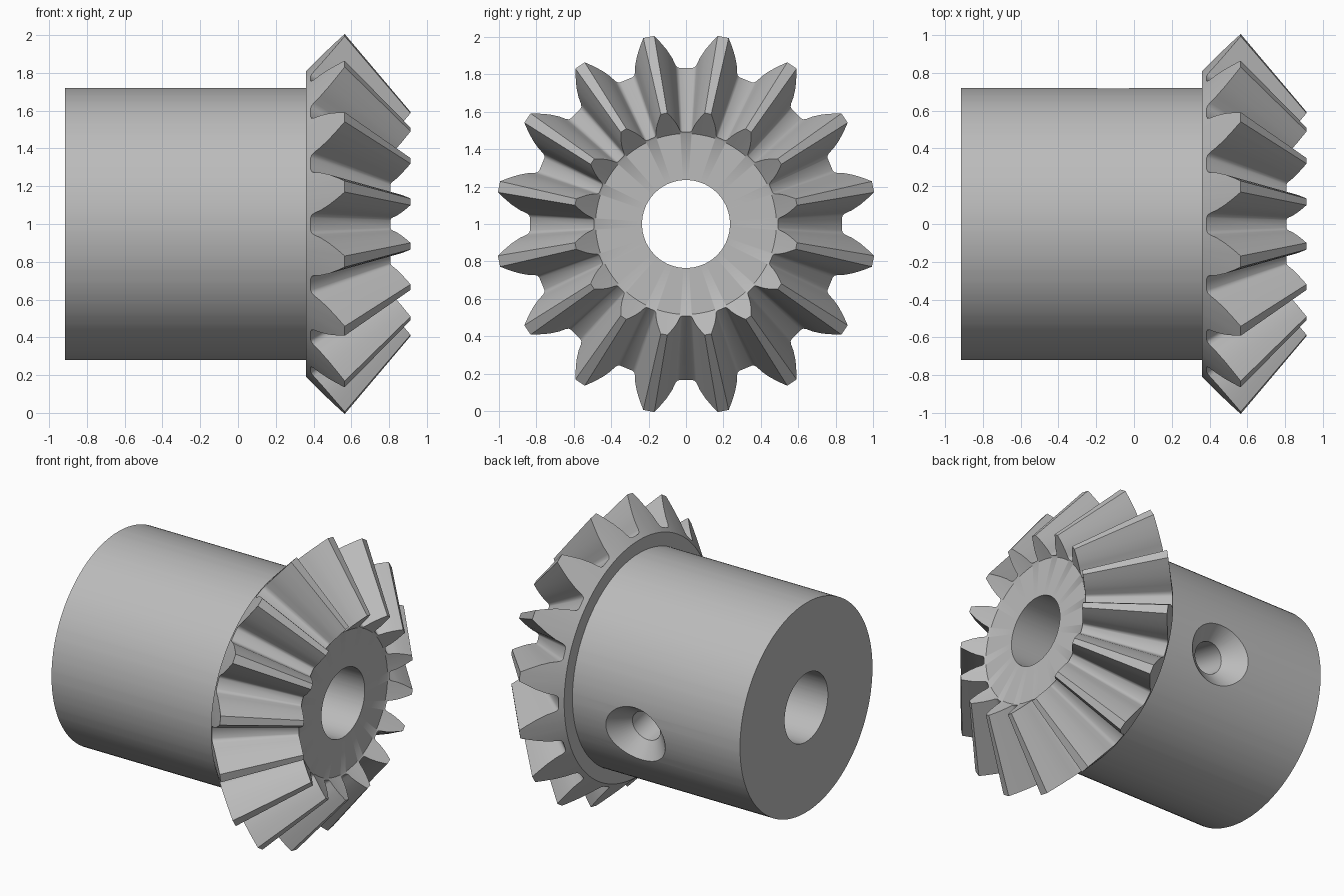
import bpy, bmesh
from math import pi, sin, cos, radians
from mathutils import Matrix

cube = bpy.data.objects.get("Cube")
if cube:
    bpy.data.objects.remove(cube, do_unlink=True)

TEETH = 16
APEX = 1.415            # point on the axis where all tooth lines meet
INNER = 0.59            # size of the inner tooth end relative to the outer end
ROOT, TIP = (0.385, 0.835), (0.565, 1.02)   # (x, radius) on the outer end

# Half of one tooth: (height from root to tip, half width)
FLANK = [(0, .13), (.03, .117), (.1, .11), (.3, .101), (.55, .081), (.8, .054), (1, .03)]

steel = bpy.data.materials.new("steel_grey")
steel.use_nodes = True
grey = (0.5, 0.5, 0.5, 1)
steel.diffuse_color = grey
steel.node_tree.nodes["Principled BSDF"].inputs["Base Color"].default_value = grey


def loft(name, rings, closed, matrix):
    """Skin a list of equal-length rings of points; closed joins last to first."""
    bm = bmesh.new()
    loops = [[bm.verts.new(p) for p in ring] for ring in rings]
    pairs = list(zip(loops, loops[1:]))
    if closed:
        pairs.append((loops[-1], loops[0]))
    else:
        bm.faces.new(loops[0])
        bm.faces.new(loops[-1])
    for a, b in pairs:
        n = len(a)
        for i in range(n):
            j = (i + 1) % n
            bm.faces.new((a[i], a[j], b[j], b[i]))
    bmesh.ops.recalc_face_normals(bm, faces=bm.faces)
    mesh = bpy.data.meshes.new(name)
    bm.to_mesh(mesh)
    bm.free()
    mesh.materials.append(steel)
    obj = bpy.data.objects.new(name, mesh)
    obj.matrix_world = matrix
    bpy.context.collection.objects.link(obj)
    return obj


def polar(x, r, a):
    return (x, r * cos(a), r * sin(a))


def circle(x, r, angles):
    return [polar(x, r, a) for a in angles]


# Tooth outline around the outer end: (x, radius, angle)
outline = []
for k in range(TEETH):
    centre = (k + 0.5) * 2 * pi / TEETH
    for side, half in ((-1, FLANK), (1, FLANK[::-1])):
        for t, width in half:
            x = ROOT[0] + t * (TIP[0] - ROOT[0])
            r = ROOT[1] + t * (TIP[1] - ROOT[1])
            outline.append((x, r, centre + side * width / r))
angles = [a for x, r, a in outline]

# Gear body: bore, hub, flange, teeth and front face in one closed skin
rings = [
    circle(-0.915, 0.235, angles),
    circle(-0.915, 0.72, angles),
    circle(0.36, 0.72, angles),
    circle(0.36, 0.81, angles),
    [polar(x, r, a) for x, r, a in outline],
    [polar(APEX + INNER * (x - APEX), INNER * r, a) for x, r, a in outline],
    circle(0.80, 0.483, angles),
    circle(0.80, 0.235, angles),
]
gear = loft("bevel_gear", rings, True, Matrix.Translation((0, 0, 1)))

# Countersunk set screw hole, drilled into the bore from the back of the hub
around = [2 * pi * i / 48 for i in range(48)]
drill_axis = (Matrix.Translation((-0.11, 0, 1)) @ Matrix.Rotation(radians(-11.25), 4, 'X')
              @ Matrix.Rotation(radians(90), 4, 'Z'))
drill = loft("screw_hole_cutter",
             [circle(d, r, around) for d, r in ((0.1, .105), (0.6, .105), (0.7, .205), (0.9, .405))],
             False, drill_axis)
drill.hide_render = True

bpy.context.view_layer.objects.active = gear
gear.select_set(True)
cut = gear.modifiers.new("screw_hole", 'BOOLEAN')
cut.operation, cut.solver, cut.object = 'DIFFERENCE', 'EXACT', drill
bpy.context.view_layer.update()
bpy.ops.object.modifier_apply(modifier=cut.name)
bpy.data.objects.remove(drill, do_unlink=True)

bpy.ops.object.select_all(action='DESELECT')
gear.select_set(True)
bpy.ops.object.shade_smooth_by_angle(angle=radians(40))
